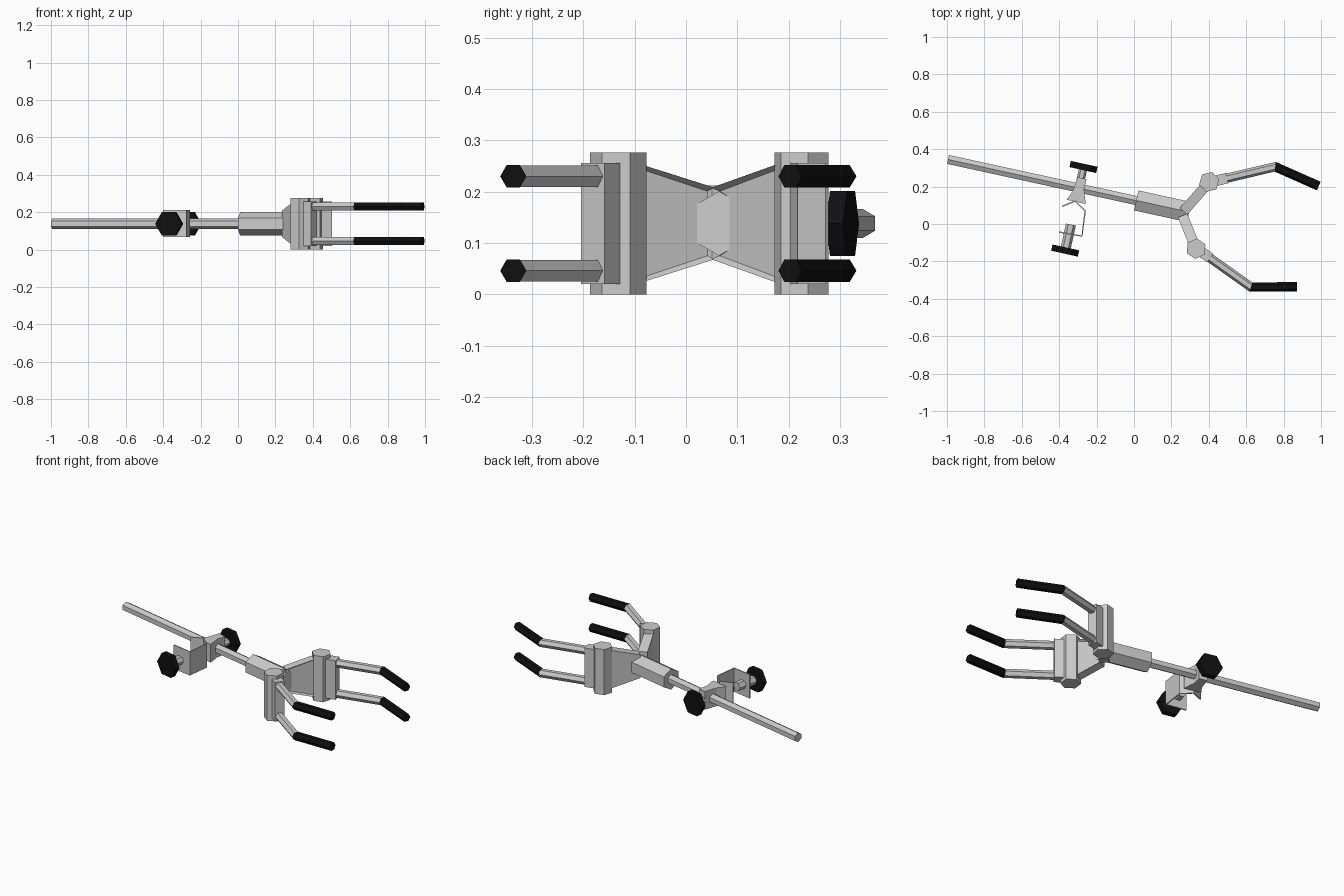
import bpy, bmesh
from math import cos, sin, pi
from mathutils import Vector

if "Cube" in bpy.data.objects:
    bpy.data.objects.remove(bpy.data.objects["Cube"])

Z = 0.138   # height of the main axis
black = bpy.data.materials.new("black_rubber")
black.diffuse_color = (0.005, 0.005, 0.005, 1)
black.use_nodes = True
black.node_tree.nodes["Principled BSDF"].inputs["Base Color"].default_value = black.diffuse_color


def finish(name, bm, mat=None):
    bmesh.ops.recalc_face_normals(bm, faces=bm.faces)
    me = bpy.data.meshes.new(name)
    bm.to_mesh(me)
    bm.free()
    ob = bpy.data.objects.new(name, me)
    bpy.context.collection.objects.link(ob)
    if mat:
        me.materials.append(mat)
    return ob


def loft(name, rings, mat=None):
    """Skin closed rings of equal count and cap both ends."""
    bm = bmesh.new()
    vs = [[bm.verts.new(p) for p in ring] for ring in rings]
    n = len(vs[0])
    for a, b in zip(vs, vs[1:]):
        for i in range(n):
            j = (i + 1) % n
            bm.faces.new((a[i], a[j], b[j], b[i]))
    bm.faces.new(vs[0])
    bm.faces.new(vs[-1])
    return finish(name, bm, mat)


def tube(name, p0, p1, r, z=Z, roll=0, n0=None, n1=None, mat=None):
    """Six-sided bar between two plan points; n0/n1 tilt the ends for mitres."""
    a, b = Vector((*p0, z)), Vector((*p1, z))
    d = (b - a).normalized()
    side, up = d.cross(Vector((0, 0, 1))), Vector((0, 0, 1))
    rings = []
    for c, nrm in ((a, n0), (b, n1)):
        nrm = nrm or d
        ring = []
        for k in range(6):
            t = roll + k * pi / 3
            off = side * (r * cos(t)) + up * (r * sin(t))
            ring.append(c + off - d * (off.dot(nrm) / d.dot(nrm)))
        rings.append(ring)
    return loft(name, rings, mat)


def prism(name, pts, z0, z1):
    return loft(name, [[(x, y, z) for x, y in pts] for z in (z0, z1)])


# rod and its socket
tube("rod", (-0.994, 0.345), (0.05, 0.117), 0.028, roll=pi / 2)
tube("socket", (0.012, 0.126), (0.295, 0.064), 0.063, roll=pi / 2)


def jaw(side, start, end, hinge, base_end, bend, tip, inner):
    # flared bracket from the socket to the hinge, recessed on its inner face
    s, e = Vector(start), Vector(end)
    d = (e - s).normalized()
    w = Vector((-d.y, d.x)) * inner * 0.027
    bm = bmesh.new()
    rings = []
    for c, h in ((s, 0.070), (e, 0.119)):
        rings.append([bm.verts.new((*(c + w * k), Z + h * m))
                      for k, m in ((1, 1), (1, -1), (-1, -1), (-1, 1))])
    a, b = rings
    faces = [bm.faces.new((a[i], a[(i + 1) % 4], b[(i + 1) % 4], b[i])) for i in range(4)]
    bm.faces.new(a)
    bm.faces.new(b)
    bmesh.ops.recalc_face_normals(bm, faces=bm.faces)
    bmesh.ops.inset_individual(bm, faces=[faces[0]], thickness=0.012, depth=-0.012)
    finish(side + "_jaw_bracket", bm)

    # vertical hinge barrel
    be, bd, tp = Vector(base_end), Vector(bend), Vector(tip)
    f = (bd - be).normalized()
    hx = Vector(hinge)
    q = Vector((-f.y, f.x))
    prism(side + "_hinge", [hx + 0.055 * (f * cos(k * pi / 3) + q * sin(k * pi / 3))
                            for k in range(6)], 0.0, 0.276)
    # finger base block
    b0 = be - f * 0.10
    prism(side + "_finger_base", [b0 + q * 0.028, be + q * 0.028,
                                  be - q * 0.028, b0 - q * 0.028], 0.02, 0.256)
    # two bent fingers with black grips
    g = (tp - bd).normalized()
    m = Vector((*(f + g).normalized(), 0))
    for label, z in (("lower", 0.046), ("upper", 0.23)):
        tube(f"{side}_{label}_finger", be - f * 0.02, bd, 0.0245, z, n1=m)
        tube(f"{side}_{label}_grip", bd, tp, 0.025, z, n0=m, mat=black)


jaw("back", (0.265, 0.068), (0.385, 0.205), (0.402, 0.225),
    (0.497, 0.245), (0.755, 0.306), (0.988, 0.203), -1)
jaw("front", (0.26, 0.045), (0.322, -0.11), (0.332, -0.132),
    (0.407, -0.182), (0.625, -0.337), (0.872, -0.336), 1)

# rod clamp: tapered body around the rod
prism("clamp_body", [(-0.302, 0.25), (-0.254, 0.24), (-0.267, 0.185), (-0.258, 0.107),
                     (-0.36, 0.13), (-0.327, 0.176)], 0.085, 0.195)

# bent sheet bracket
bm = bmesh.new()
path = [(-0.383, 0.095), (-0.315, 0.122), (-0.261, 0.07), (-0.278, -0.065), (-0.4, -0.043)]
cols = [[bm.verts.new((x, y, z)) for z in (0.068, 0.212)] for x, y in path]
for a, b in zip(cols, cols[1:]):
    bm.faces.new((a[0], b[0], b[1], a[1]))
sheet = finish("clamp_bracket", bm)
mod = sheet.modifiers.new("thickness", "SOLIDIFY")
mod.thickness, mod.offset = 0.008, 0

# thumb screws with black knobs
n = Vector((0.215, 0.977))
for label, c, r, length, out in (("back", (-0.27, 0.305), 0.022, 0.09, 1),
                                 ("front", (-0.368, -0.142), 0.027, 0.142, -1)):
    c = Vector(c)
    tube(label + "_screw", c, c - n * out * length, r)
    tube(label + "_knob", c - n * 0.017, c + n * 0.017, 0.073, mat=black)
